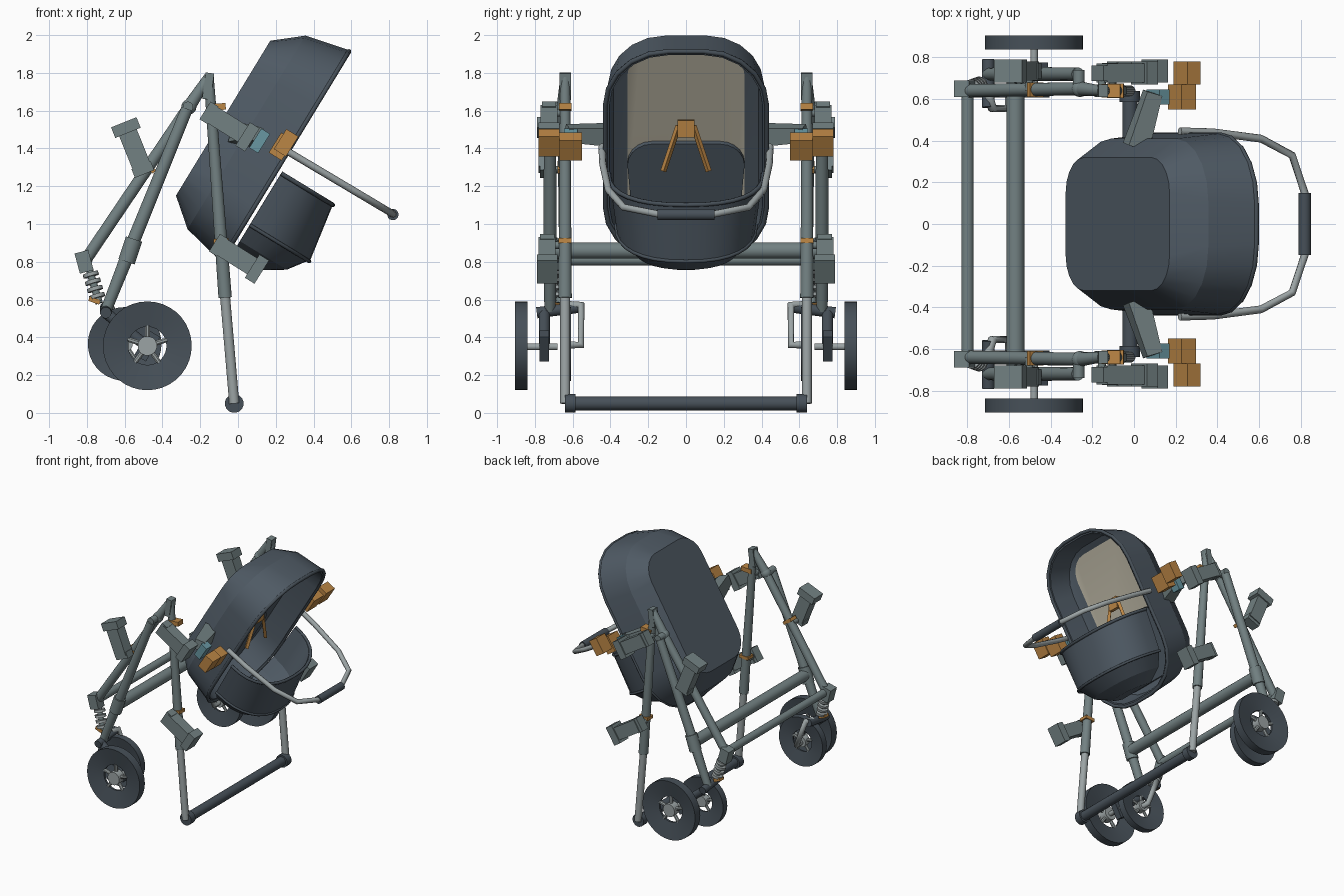
import bpy, bmesh, math
from mathutils import Vector, Matrix

cube = bpy.data.objects.get("Cube")
if cube:
    bpy.data.objects.remove(cube, do_unlink=True)


def material(name, rgb):
    m = bpy.data.materials.new(name)
    m.use_nodes = True
    m.diffuse_color = (*rgb, 1)
    m.node_tree.nodes["Principled BSDF"].inputs["Base Color"].default_value = (*rgb, 1)
    return m


FRAME = material("grey green metal", (0.17, 0.22, 0.225))
SLATE = material("slate fabric", (0.078, 0.102, 0.128))
DARK = material("dark rubber", (0.062, 0.08, 0.098))
LIGHT = material("light metal", (0.33, 0.37, 0.375))
ORANGE = material("orange plastic", (0.50, 0.24, 0.06))
TEAL = material("teal plastic", (0.14, 0.31, 0.36))
BEIGE = material("beige lining", (0.47, 0.44, 0.35))


def activate(ob):
    bpy.context.collection.objects.link(ob)
    bpy.ops.object.select_all(action='DESELECT')
    ob.select_set(True)
    bpy.context.view_layer.objects.active = ob


def finish(name, bm, *mats, angle=32):
    bmesh.ops.recalc_face_normals(bm, faces=bm.faces)
    me = bpy.data.meshes.new(name)
    bm.to_mesh(me)
    bm.free()
    for m in mats:
        me.materials.append(m)
    activate(bpy.data.objects.new(name, me))
    bpy.ops.object.shade_smooth_by_angle(angle=math.radians(angle))


def tube(name, a, b, r, mat, r2=None, sides=16):
    a, b = Vector(a), Vector(b)
    bm = bmesh.new()
    rot = Vector((0, 0, 1)).rotation_difference(b - a).to_matrix().to_4x4()
    bmesh.ops.create_cone(bm, cap_ends=True, segments=sides, radius1=r,
                          radius2=r if r2 is None else r2, depth=(b - a).length,
                          matrix=Matrix.Translation((a + b) / 2) @ rot
                          @ Matrix.Rotation(math.pi / sides, 4, 'Z'))
    finish(name, bm, mat)


def path(name, pts, r, mat, closed=False):
    cu = bpy.data.curves.new(name, 'CURVE')
    cu.dimensions = '3D'
    cu.bevel_depth, cu.bevel_resolution, cu.use_fill_caps = r, 2, True
    sp = cu.splines.new('POLY')
    sp.points.add(len(pts) - 1)
    for p, co in zip(sp.points, pts):
        p.co = (*co, 1)
    sp.use_cyclic_u = closed
    cu.materials.append(mat)
    activate(bpy.data.objects.new(name, cu))
    bpy.ops.object.convert(target='MESH')


def ball(name, c, r, mat):
    bm = bmesh.new()
    bmesh.ops.create_uvsphere(bm, u_segments=16, v_segments=10, radius=r,
                              matrix=Matrix.Translation(c))
    finish(name, bm, mat)


def box(name, c, size, mat, tilt=0):
    # tilt turns the box in the x-z plane, positive dips the +x end
    bm = bmesh.new()
    m = Matrix.Translation(c) @ Matrix.Rotation(math.radians(tilt), 4, 'Y') @ Matrix.Diagonal((*size, 1))
    bmesh.ops.create_cube(bm, size=1, matrix=m)
    finish(name, bm, mat)


def loft(bm, rings, closed=True):
    rows = [[bm.verts.new(p) for p in ring] for ring in rings]
    for r0, r1 in zip(rows, rows[1:]):
        for i in range(len(r0) if closed else len(r0) - 1):
            j = (i + 1) % len(r0)
            bm.faces.new((r0[i], r0[j], r1[j], r1[i]))
    return rows


# Tilted bassinet frame: n points out of the opening, u points to its top
def pod(n, u, y):
    return Vector((0.25 + 0.854 * n + 0.52 * u, y, 1.36 - 0.52 * n + 0.854 * u))


def rounded(n, hu, hw, r, steps=5):
    pts = []
    for k, (su, sw) in enumerate(((1, 1), (-1, 1), (-1, -1), (1, -1))):
        for i in range(steps + 1):
            t = i / steps * math.pi / 2
            c, s = math.cos(t), math.sin(t)
            if k % 2:
                c, s = s, c
            pts.append(pod(n, su * (hu - r + r * c), sw * (hw - r + r * s)))
    return pts


# Bassinet shell with a beige backrest inside
bm = bmesh.new()
rows = loft(bm, [rounded(-0.385, 0.48, 0.32, 0.17), rounded(-0.24, 0.60, 0.41, 0.30),
                 rounded(0, 0.655, 0.435, 0.34), rounded(0, 0.625, 0.405, 0.31),
                 rounded(-0.18, 0.585, 0.385, 0.28), rounded(-0.20, 0.54, 0.31, 0.16)])
bm.faces.new(rows[0])
bm.faces.new(rows[-1]).material_index = 1
finish("bassinet_shell", bm, SLATE, BEIGE, angle=20)
path("bassinet_rim", rounded(0, 0.648, 0.428, 0.335), 0.013, DARK, True)


# Open foot tub in front of the lower half
def half_ring(u, depth, hw, steps=16):
    pts = []
    for i in range(steps + 1):
        t = math.pi * (i / steps - 0.5)
        c, s = math.cos(t), math.sin(t)
        pts.append(pod(0.03 + depth * abs(c) ** 0.8, u, math.copysign(hw * abs(s) ** 0.85, s)))
    return pts


bm = bmesh.new()
rows = loft(bm, [half_ring(-0.09, 0.32, 0.41), half_ring(-0.40, 0.37, 0.37),
                 half_ring(-0.51, 0.29, 0.29), half_ring(-0.58, 0.18, 0.16)], closed=False)
bm.faces.new(rows[-1])
bmesh.ops.recalc_face_normals(bm, faces=bm.faces)
bmesh.ops.solidify(bm, geom=bm.faces[:], thickness=0.015)
finish("foot_tub", bm, SLATE, angle=20)
path("foot_tub_rim", half_ring(-0.09, 0.32, 0.41), 0.012, DARK)
path("foot_tub_lower_rim", half_ring(-0.41, 0.37, 0.37), 0.010, DARK)

# Dark pad over the lower part of the backrest, rounded at the top
bm = bmesh.new()
outline = [(-0.54, -0.28)]
for s in (-1, 1):
    arc = [(-0.16 + 0.13 * math.sin(t), s * (0.18 + 0.13 * math.cos(t)))
           for t in (i * math.pi / 10 for i in range(6))]
    outline += arc if s < 0 else arc[::-1]
outline.append((-0.54, 0.28))
rows = loft(bm, [[pod(n, u, y) for u, y in outline] for n in (-0.21, -0.17)])
bm.faces.new(rows[0])
bm.faces.new(rows[1])
finish("seat_pad", bm, SLATE)

# Harness
box("harness_buckle", (0.19, 0, 1.505), (0.03, 0.09, 0.09), ORANGE, 10)
for s in (-1, 1):
    tube("harness_strap", (0.19, s * 0.04, 1.52), (0.16, s * 0.12, 1.28), 0.016, ORANGE, sides=4)

# Handle bar
half = [(0.22, 0.445), (0.38, 0.44), (0.61, 0.41), (0.76, 0.33), (0.82, 0.15)]
full = [(x, -y) for x, y in half] + half[::-1]
path("handle_bar", [(x, y, 1.41 - 0.595 * (x - 0.22)) for x, y in full], 0.019, LIGHT)
tube("handle_grip", (0.82, -0.15, 1.05), (0.82, 0.15, 1.05), 0.03, DARK)

# Cross tubes
tube("foot_bar", (-0.02, -0.63, 0.05), (-0.02, 0.63, 0.05), 0.037, DARK)
tube("main_cross_tube", (-0.57, -0.70, 0.86), (-0.57, 0.70, 0.86), 0.044, FRAME)
tube("rear_cross_tube", (-0.80, -0.64, 0.81), (-0.80, 0.64, 0.81), 0.030, FRAME)


def wheel(name, x, y, z, r, half_w):
    prof = [(0.43, 0.25), (1, 1), (1, -1), (0.43, -0.25)]
    bm = bmesh.new()
    turns = [i * math.tau / 36 for i in range(37)]
    loft(bm, [[(x + r * k * math.cos(t), y + half_w * w, z + r * k * math.sin(t))
               for k, w in prof] for t in turns])
    bmesh.ops.remove_doubles(bm, verts=bm.verts, dist=0.0001)
    finish(name, bm, DARK)
    tube(name + "_hub", (x, y - half_w, z), (x, y + half_w, z), r * 0.22, LIGHT)
    for i in range(5):
        t = i * math.tau / 5 + 0.3
        tube(name + "_spoke", (x, y, z), (x + r * 0.46 * math.cos(t), y, z + r * 0.46 * math.sin(t)),
             r * 0.06, LIGHT, sides=8)


for s, side in ((-1, "right"), (1, "left")):
    def P(x, y, z):
        return Vector((x, s * y, z))

    def part(name):
        return side + "_" + name

    # Front leg
    apex, foot, sleeve = P(-0.155, 0.64, 1.78), P(-0.02, 0.64, 0.05), P(-0.068, 0.64, 0.61)
    tube(part("leg_upper"), apex, sleeve, 0.027, FRAME, 0.036)
    tube(part("leg_lower"), sleeve, foot, 0.027, LIGHT)
    tube(part("foot_cap"), P(-0.02, 0.585, 0.05), P(-0.02, 0.64, 0.05), 0.05, DARK)
    box(part("apex_bracket"), P(-0.158, 0.64, 1.73), (0.045, 0.062, 0.14), FRAME, 8)
    # Rear struts
    elbow = P(-0.26, 0.65, 1.62)
    tube(part("top_link"), apex, elbow, 0.025, FRAME, 0.035)
    ball(part("elbow_joint"), elbow, 0.040, FRAME)
    tube(part("elbow_pin"), P(-0.265, 0.64, 1.62), P(-0.265, 0.74, 1.62), 0.028, FRAME)
    tube(part("back_strut"), elbow, P(-0.80, 0.64, 0.82), 0.032, FRAME)
    tube(part("wheel_strut"), P(-0.27, 0.72, 1.61), P(-0.57, 0.72, 0.87), 0.032, FRAME, 0.036)
    tube(part("strut_collar"), P(-0.55, 0.72, 0.92), P(-0.59, 0.72, 0.80), 0.046, FRAME)
    tube(part("wheel_strut_lower"), P(-0.57, 0.72, 0.87), P(-0.70, 0.72, 0.54), 0.037, FRAME, 0.030)
    # Clamps
    box(part("strut_clamp"), P(-0.475, 0.645, 1.30), (0.08, 0.07, 0.025), ORANGE, 35)
    box(part("upper_leg_clamp"), P(-0.11, 0.64, 1.62), (0.09, 0.066, 0.035), ORANGE, -4)
    box(part("lower_leg_clamp"), P(-0.09, 0.64, 0.91), (0.08, 0.07, 0.025), ORANGE, -4)
    # Suspension
    box(part("shock_block"), P(-0.815, 0.65, 0.80), (0.075, 0.08, 0.11), FRAME, -15)
    top, low = P(-0.79, 0.65, 0.77), P(-0.735, 0.67, 0.58)
    tube(part("shock_rod"), top, low, 0.020, FRAME)
    for k in (0.15, 0.35, 0.55, 0.75):
        tube(part("shock_ring"), top.lerp(low, k), top.lerp(low, k + 0.1), 0.042, LIGHT)
    box(part("shock_lock"), P(-0.76, 0.67, 0.595), (0.06, 0.05, 0.025), ORANGE, 20)
    # Wheel fork
    tube(part("fork_pivot"), P(-0.70, 0.56, 0.56), P(-0.70, 0.79, 0.53), 0.030, DARK)
    path(part("inner_fork"), [P(-0.70, 0.62, 0.57), P(-0.68, 0.555, 0.57), P(-0.60, 0.555, 0.36),
                              P(-0.60, 0.64, 0.36)], 0.022, LIGHT)
    tube(part("outer_fork"), P(-0.70, 0.75, 0.53), P(-0.48, 0.75, 0.35), 0.030, DARK)
    box(part("axle_block"), P(-0.48, 0.75, 0.355), (0.07, 0.05, 0.15), DARK, 30)
    tube(part("outer_axle"), P(-0.48, 0.68, 0.35), P(-0.48, 0.88, 0.35), 0.018, LIGHT)
    wheel(part("outer_wheel"), -0.48, s * 0.872, 0.355, 0.235, 0.033)
    wheel(part("inner_wheel"), -0.60, s * 0.635, 0.365, 0.195, 0.027)
    # Accessory brackets: body with a wider head and a pin to the frame
    for name, x, z, tilt, y in (("upper", -0.06, 1.53, 32, 0.725), ("lower", -0.01, 0.83, 32, 0.735),
                                ("rear", -0.545, 1.39, -112, 0.735)):
        d = Vector((math.cos(math.radians(tilt)), 0, -math.sin(math.radians(tilt))))
        c = P(x, y, z)
        tail = c - d * 0.11
        box(part(name + "_bracket_body"), c, (0.22, 0.09, 0.10), FRAME, tilt)
        box(part(name + "_bracket_head"), c + d * 0.13, (0.06, 0.11, 0.145), FRAME, tilt)
        box(part(name + "_bracket_tail"), tail, (0.05, 0.075, 0.11), FRAME, tilt)
        tube(part(name + "_bracket_pin"), tail, P(tail.x, 0.64, tail.z), 0.02, FRAME)
    # Bassinet mount, latch and handle socket
    tube(part("bassinet_arm"), P(0.01, 0.37, 1.47), P(0.09, 0.63, 1.48), 0.075, FRAME, 0.055, sides=4)
    box(part("latch"), P(0.115, 0.61, 1.44), (0.055, 0.07, 0.12), TEAL, 32)
    box(part("handle_socket"), P(0.23, 0.61, 1.41), (0.08, 0.12, 0.125), ORANGE, 32)
    box(part("handle_socket_outer"), P(0.255, 0.725, 1.43), (0.075, 0.11, 0.125), ORANGE, 32)
